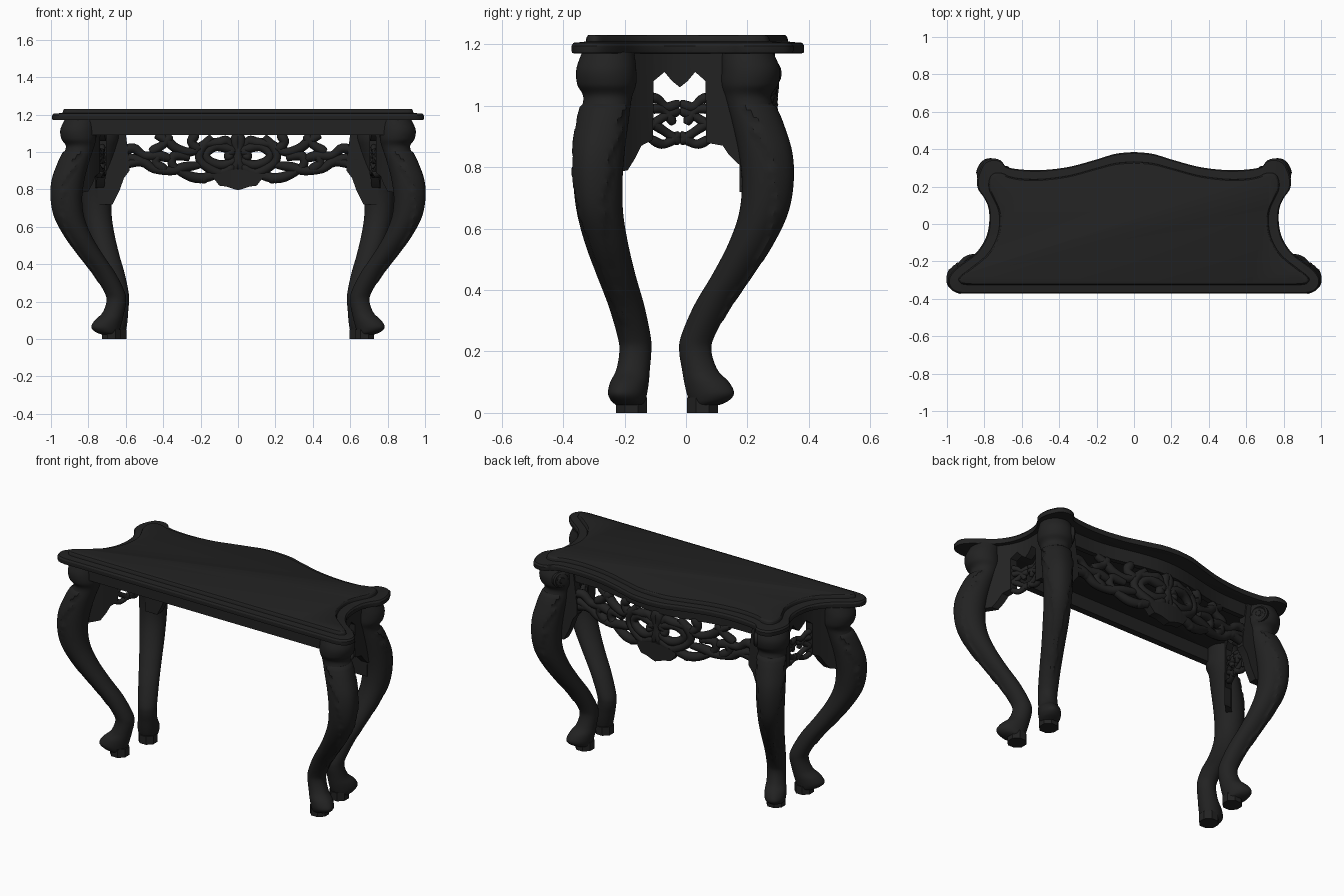
import bpy, bmesh, math
from mathutils import Vector

if "Cube" in bpy.data.objects:
    bpy.data.objects.remove(bpy.data.objects["Cube"])

wood = bpy.data.materials.new("black lacquer")
wood.diffuse_color = (0.016, 0.016, 0.016, 1)
wood.use_nodes = True
wood.node_tree.nodes["Principled BSDF"].inputs["Base Color"].default_value = wood.diffuse_color


def finish(ob, angle=35):
    ob.data.materials.clear()
    ob.data.materials.append(wood)
    bpy.ops.object.select_all(action='DESELECT')
    ob.select_set(True)
    bpy.context.view_layer.objects.active = ob
    bpy.ops.object.shade_smooth_by_angle(angle=math.radians(angle))


def spline(pts, n):
    """Catmull-Rom samples through points of any dimension."""
    p = [pts[0]] + list(pts) + [pts[-1]]
    out = []
    for i in range(1, len(p) - 2):
        for k in range(n):
            t = k / n
            out.append(tuple(0.5 * (2*b + (c-a)*t + (2*a-5*b+4*c-d)*t*t + (3*b-a-3*c+d)*t**3)
                             for a, b, c, d in zip(p[i-1], p[i], p[i+1], p[i+2])))
    out.append(tuple(pts[-1]))
    return out


def loft(name, rings, angle=35):
    """Closed rings joined into a capped skin."""
    bm = bmesh.new()
    vs = [[bm.verts.new(c) for c in r] for r in rings]
    n = len(rings[0])
    for a, b in zip(vs, vs[1:]):
        for i in range(n):
            bm.faces.new((a[i], a[(i+1) % n], b[(i+1) % n], b[i]))
    bm.faces.new(vs[0])
    bm.faces.new(vs[-1][::-1])
    bmesh.ops.recalc_face_normals(bm, faces=bm.faces)
    me = bpy.data.meshes.new(name)
    bm.to_mesh(me)
    bm.free()
    ob = bpy.data.objects.new(name, me)
    bpy.context.collection.objects.link(ob)
    finish(ob, angle)
    return ob


# Table top: outer edge and inner raised edge (right half), lofted as a moulding
outer = [(0, .385), (.1, .375), (.2, .345), (.35, .305), (.5, .288), (.62, .293), (.685, .308),
         (.71, .338), (.75, .35), (.795, .337), (.82, .30), (.837, .25), (.835, .19), (.8, .137),
         (.777, .08), (.775, 0), (.795, -.08), (.85, -.16), (.95, -.235), (.992, -.29),
         (.982, -.345), (.93, -.37), (.8, -.372), (0, -.372)]
inner = [(0, .32), (.1, .312), (.2, .287), (.35, .247), (.5, .228), (.6, .23), (.66, .24),
         (.69, .25), (.72, .255), (.745, .25), (.757, .235), (.762, .205), (.755, .17), (.735, .125),
         (.712, .07), (.705, 0), (.725, -.09), (.775, -.17), (.865, -.245), (.92, -.285),
         (.915, -.307), (.88, -.314), (.75, -.315), (0, -.315)]
pair = spline([a + b for a, b in zip(outer, inner)], 5)
pair += [(-a, b, -c, d) for a, b, c, d in pair[-2:0:-1]]
moulding = [(.2, 1.17), (.03, 1.172), (0, 1.18), (0, 1.195), (.1, 1.205), (.5, 1.207),
            (.8, 1.209), (.84, 1.222), (.92, 1.229), (1, 1.231)]
loft("table_top", [[(a + (c-a)*f, b + (d-b)*f, z) for a, b, c, d in pair] for f, z in moulding], 25)

# Cabriole legs: height, outward offset, half depth, half width
leg_profile = [(1.175, .21, .085, .085), (1.12, .225, .095, .098), (1.07, .222, .092, .097),
               (1.025, .215, .074, .08), (.95, .247, .078, .083), (.85, .28, .083, .083),
               (.75, .29, .08, .08), (.65, .273, .076, .075), (.55, .222, .07, .07),
               (.45, .15, .065, .063), (.35, .07, .06, .058), (.25, .01, .054, .054),
               (.2, .0, .052, .052), (.14, .018, .058, .054), (.1, .045, .075, .06),
               (.065, .06, .08, .06), (.04, .055, .066, .054), (.025, .04, .045, .045)]
rows = spline(leg_profile, 7)


def leaf_limit(z):
    """Angular half-width of the carved leaf on the knee, with jagged lobes."""
    if .3 < z < 1.0:
        return (.35 + 1.2 * max(0, (z - .5)) / .5) * (.72 + .28 * ((z * 7.5) % 1))
    return 0


for side, sx in (("right", 1), ("left", -1)):
    for pos, ax, ay, dx, dy in (("front", .65, -.165, .907, -.42), ("back", .635, .03, .42, .80)):
        L = math.hypot(dx, dy)
        ux, uy = dx / L, dy / L
        rings = []
        for z, rc, hr, hw in rows:
            ring = []
            for k in range(40):
                a = 2 * math.pi * k / 40
                aa = min(a, 2*math.pi - a)
                g = 1 + (.09 if aa < leaf_limit(z) else 0)
                g += .06 * max(0, math.cos(a)) ** 12 * (z < 1)     # outer ridge
                r, t = hr * g * math.cos(a), hw * g * math.sin(a)
                ring.append((sx * (ax + dx*rc + ux*r - uy*t), ay + dy*rc + uy*r + ux*t, z))
            rings.append(ring)
        loft(f"{pos}_leg_{side}", rings, 28)

        # Foot block under the paw
        cx, cy = ax + dx*.03, ay + dy*.03
        block = [(math.cos(k*math.pi/4 + .39) * .055, math.sin(k*math.pi/4 + .39) * .055) for k in range(8)]
        loft(f"{pos}_foot_block_{side}", [[(sx * (cx + p), cy + q, z) for p, q in block] for z in (0, .05)])

        # Rolled volute on the knee top, facing the back
        if pos == "back":
            rings = []
            for h, rad in ((.03, .05), (.09, .05), (.097, .04), (.09, .035), (.09, .023), (.1, .015)):
                ring = []
                for k in range(20):
                    a = 2 * math.pi * k / 20
                    r = .02 + rad * math.cos(a)
                    ring.append((sx * (ax + dx*.222 + ux*r - uy*h), ay + dy*.222 + uy*r + ux*h,
                                 1.105 + rad * math.sin(a)))
                rings.append(ring)
            loft(f"back_volute_{side}", rings)


# Apron surfaces: back follows the bowed edge, sides follow the hollow edge
def back_surface(s, z):
    y = .2 + (.075 * math.cos(math.pi * s) ** 2 if abs(s) < .5 else 0)
    return Vector((s, y, z)), Vector((0, 1, 0))


def side_surface(sx):
    def f(s, z):
        return Vector((sx * (.725 + (2.2 if s < .02 else .6) * (s - .02) ** 2), s, z)), Vector((sx, 0, 0))
    return f


def plate(name, surf, edge, thick):
    """Solid strip on a surface; edge = (s, bottom z, top z) samples."""
    rings = []
    for (s0, b0, t0), (s1, b1, t1) in zip(edge, edge[1:]):
        n = max(1, int(abs(s1 - s0) / .03))
        for k in range(n):
            f = k / n
            rings.append((s0 + (s1-s0)*f, b0 + (b1-b0)*f, t0 + (t1-t0)*f))
    rings.append(edge[-1])
    out = []
    for s, b, t in rings:
        p, n = surf(s, b)
        q, _ = surf(s, t)
        h = n * thick / 2
        out.append([p - h, p + h, q + h, q - h])
    loft(name, out)


def scrolls(name, surf, paths, depth):
    """Carved stems as tapered tubes lying on a surface."""
    cu = bpy.data.curves.new(name, 'CURVE')
    cu.dimensions = '3D'
    cu.bevel_depth = depth
    cu.bevel_resolution = 2
    cu.use_fill_caps = True
    for path in paths:
        pts = spline(path, 5)
        sp = cu.splines.new('POLY')
        sp.points.add(len(pts) - 1)
        for i, (s, z) in enumerate(pts):
            sp.points[i].co = (*surf(s, z)[0], 1)
            u = i / (len(pts) - 1)
            sp.points[i].radius = .65 + .5 * math.sin(math.pi * u) + .2 * math.sin(9 * u)
    ob = bpy.data.objects.new(name, cu)
    bpy.context.collection.objects.link(ob)
    bpy.ops.object.select_all(action='DESELECT')
    ob.select_set(True)
    bpy.context.view_layer.objects.active = ob
    bpy.ops.object.convert(target='MESH')
    finish(bpy.context.view_layer.objects.active, 50)


# Front rail
loft("front_rail", [[(x, -.325, 1.09), (x, -.285, 1.09), (x, -.285, 1.175), (x, -.325, 1.175)]
                    for x in (-.8, .8)])

# Back apron: top strip, corner brackets, centre shell and pierced scrollwork
plate("back_apron_strip", back_surface, [(-.7, 1.09, 1.175), (.7, 1.09, 1.175)], .03)
plate("back_shell", back_surface, [(-.13, .86, .875), (-.1, .82, .89), (-.06, .815, .90), (0, .795, .91),
                                   (.06, .815, .90), (.1, .82, .89), (.13, .86, .875)], .05)
stems = [[(0, 1.0), (.05, 1.02), (.12, 1.03), (.17, .99), (.15, .95), (.08, .93), (0, .965)],
         [(.03, 1.02), (.06, 1.06), (.1, 1.05), (.18, 1.04), (.25, 1.0), (.33, 1.02), (.38, 1.06), (.44, 1.09)],
         [(.05, .87), (.13, .9), (.2, .95), (.2, 1.01), (.14, 1.08)],
         [(.1, .88), (.2, .86), (.28, .88), (.35, .93), (.34, .98), (.26, .97)],
         [(.2, .93), (.28, .92), (.36, .9), (.45, .91), (.52, .95), (.64, .92)],
         [(.35, .96), (.42, .98), (.5, .98), (.56, 1.02), (.64, 1.0)],
         [(.36, 1.09), (.4, 1.04), (.47, 1.0)],
         [(.48, .93), (.54, .96), (.6, .97), (.66, .95)],
         [(.22, 1.1), (.25, 1.05), (.2, 1.01)],
         [(.02, .93), (.06, .9), (.16, .87), (.2, .845)],
         [(.38, .9), (.44, .94), (.42, .99)],
         [(.0, 1.1), (.015, 1.05), (0, .98), (.02, .9)],
         [(.04, .96), (.05, .99), (.02, 1.01)]]
for side, sx in (("right", 1), ("left", -1)):
    plate(f"back_bracket_{side}", back_surface,
          [(sx * .58, .9, .94), (sx * .61, .86, 1.175), (sx * .635, .79, 1.175), (sx * .67, .72, 1.175),
           (sx * .75, .72, 1.175)], .05)
    scrolls(f"back_scrollwork_{side}", back_surface, [[(sx * s, z) for s, z in p] for p in stems], .024)

    # Side apron: solid frame with a heart-shaped drop, brackets and pierced scrolls
    surf = side_surface(sx)
    plate(f"side_apron_{side}", surf,
          [(-.24, .78, 1.175), (-.19, .79, 1.175), (-.165, .83, 1.175), (-.145, .87, 1.175), (-.107, .89, 1.175),
           (-.106, 1.08, 1.175), (-.07, 1.11, 1.175), (-.045, 1.08, 1.175), (-.02, 1.06, 1.175),
           (.005, 1.08, 1.175), (.03, 1.11, 1.175), (.064, 1.08, 1.175), (.065, .88, 1.175),
           (.12, .87, 1.175), (.14, .84, 1.175), (.17, .81, 1.175), (.23, .8, 1.175)], .045)
    half = [[(0, 1.01), (.04, .995), (.07, 1.02), (.1, 1.03)], [(0, .985), (.05, .965), (.1, .93)],
            [(.02, .94), (.05, .985), (.1, .99)], [(0, .91), (.03, .885), (.06, .875), (.1, .895)],
            [(0, .88), (.04, .91), (.1, .95)]]
    scrolls(f"side_scrollwork_{side}", surf,
            [[(-.02 + m * d, z) for d, z in p] for p in half for m in (1, -1)], .015)
